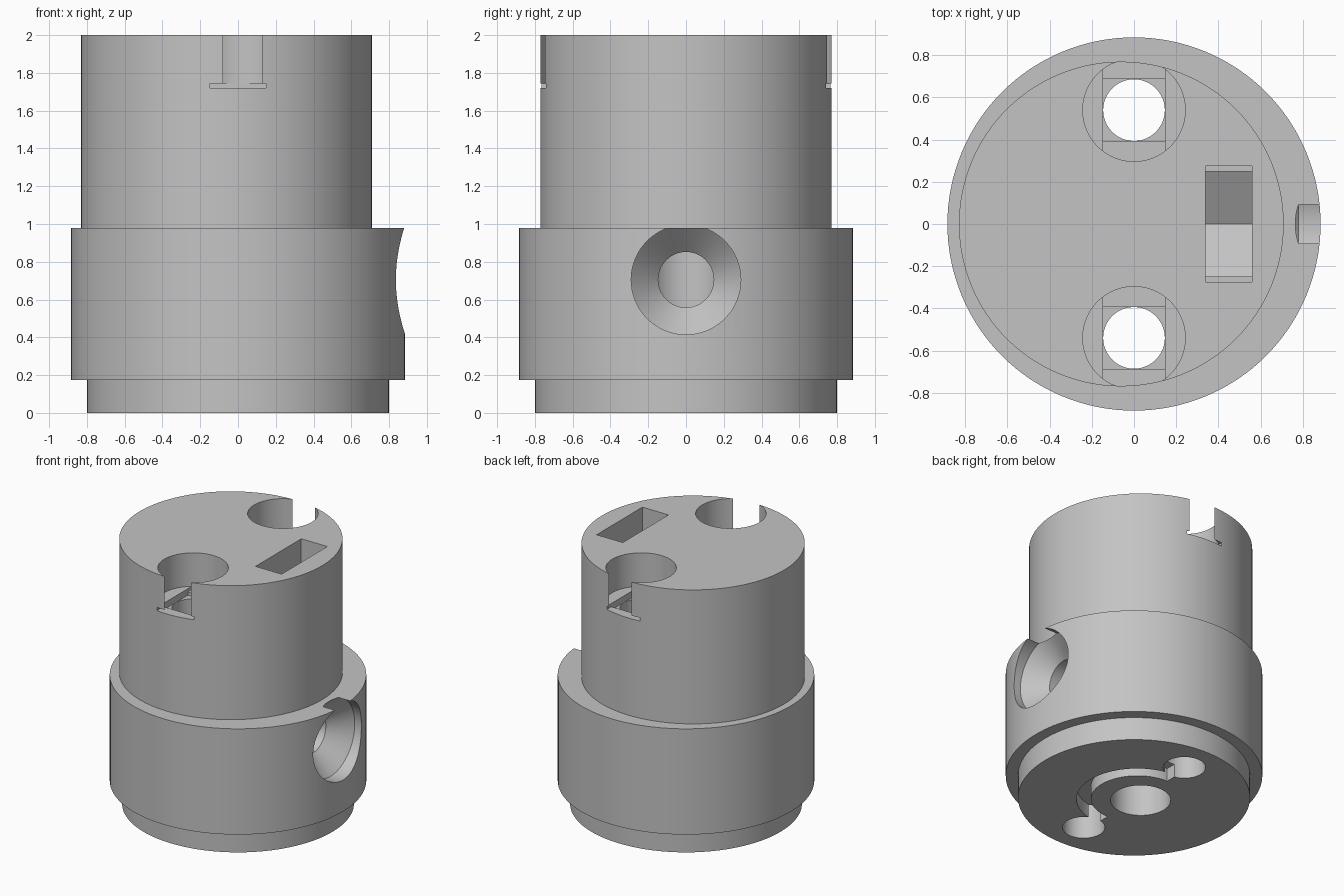
import bpy, bmesh
from math import sin, cos, tan, pi, radians
from mathutils import Matrix, Vector

if "Cube" in bpy.data.objects:
    bpy.data.objects.remove(bpy.data.objects["Cube"], do_unlink=True)

SEGMENTS = 128
ALONG_X = Matrix.Rotation(pi / 2, 4, 'Y')   # turns a z axis into an x axis

grey = bpy.data.materials.new("plain_grey")
grey.use_nodes = True
colour = (0.55, 0.55, 0.55, 1)
grey.diffuse_color = colour
grey.node_tree.nodes["Principled BSDF"].inputs["Base Color"].default_value = colour


def loft(name, rings, matrix=Matrix()):
    """Closed solid through a list of matching point rings."""
    bm = bmesh.new()
    loops = [[bm.verts.new(matrix @ Vector(p)) for p in ring] for ring in rings]
    n = len(loops[0])
    for low, high in zip(loops, loops[1:]):
        for i in range(n):
            j = (i + 1) % n
            bm.faces.new((low[i], low[j], high[j], high[i]))
    bm.faces.new(loops[0][::-1])
    bm.faces.new(loops[-1])
    bmesh.ops.recalc_face_normals(bm, faces=bm.faces)
    mesh = bpy.data.meshes.new(name)
    bm.to_mesh(mesh)
    bm.free()
    mesh.materials.append(grey)
    obj = bpy.data.objects.new(name, mesh)
    bpy.context.collection.objects.link(obj)
    return obj


def turned(name, profile, x=0, y=0, matrix=Matrix()):
    """Round solid from (height, radius) pairs."""
    angles = [2 * pi * i / SEGMENTS for i in range(SEGMENTS)]
    rings = [[(x + r * cos(a), y + r * sin(a), h) for a in angles] for h, r in profile]
    return loft(name, rings, matrix)


def prism(name, outline, low, high, matrix=Matrix()):
    return loft(name, [[(u, v, h) for u, v in outline] for h in (low, high)], matrix)


def box(name, x0, x1, y0, y1, z0, z1):
    return prism(name, [(x0, y0), (x1, y0), (x1, y1), (x0, y1)], z0, z1)


def combine(target, tool, operation):
    mod = target.modifiers.new("combine", 'BOOLEAN')
    mod.operation = operation
    mod.solver = 'EXACT'
    mod.object = tool
    bpy.ops.object.select_all(action='DESELECT')
    bpy.context.view_layer.objects.active = target
    target.select_set(True)
    bpy.ops.object.modifier_apply(modifier=mod.name)
    bpy.data.objects.remove(tool, do_unlink=True)


# Stepped body with an off-centre upper drum
AXIS_X = -0.06
body = turned("knob_body", [(0, 0.8), (0.175, 0.8), (0.175, 0.885), (0.98, 0.885)])
combine(body, turned("upper_drum", [(0.6, 0.77), (2, 0.77)], AXIS_X), 'UNION')

cutters = []

# Screw holes with counterbore and two stepped pockets below it
HOLE, BORE, HOLE_Y = 0.146, 0.243, 0.54
for y in (-HOLE_Y, HOLE_Y):
    cutters += [
        turned("counterbore", [(1.745, BORE), (2.1, BORE)], 0, y),
        box("bridge_slot", -0.147, 0.147, y - BORE, y + BORE, 1.72, 1.745),
        box("bridge_square", -0.147, 0.147, y - 0.147, y + 0.147, 1.695, 1.73),
        turned("screw_hole", [(-0.1, HOLE), (1.8, HOLE)], 0, y),
    ]

# Shaft hole from below
cutters.append(turned("shaft_hole", [(-0.1, 0.207), (1.2, 0.207)], AXIS_X))

# Shallow curved groove in the underside, joining the screw holes
arc = [radians(a) for a in range(-90, 91, 3)]
groove = [(0.42 * cos(a) - 0.03, 0.42 * sin(a)) for a in arc]
groove += [(0.32 * cos(a) - 0.03, 0.32 * sin(a)) for a in reversed(arc)]
cutters.append(prism("underside_groove", groove, -0.1, 0.1))

# Countersunk side screw hole
SIDE_Z = 0.705
cutters.append(turned("side_countersink",
                      [(AXIS_X, 0.147), (0.637, 0.147), (0.78, 0.29), (1.1, 0.29)],
                      matrix=Matrix.Translation((0, 0, SIDE_Z)) @ ALONG_X))

# Nut pocket: straight slot ending in a pointed hexagonal seat
cutters.append(box("nut_slot", 0.34, 0.56, -0.275, 0.275, SIDE_Z, 2.1))
half = 0.248
side = half * tan(radians(30))
seat = [(-half, SIDE_Z + 0.1), (-half, SIDE_Z - side), (0, SIDE_Z - 2 * side),
        (half, SIDE_Z - side), (half, SIDE_Z + 0.1)]
yz_plane = Matrix(((0, 0, 1, 0), (1, 0, 0, 0), (0, 1, 0, 0), (0, 0, 0, 1)))
cutters.append(prism("nut_seat", seat, 0.34, 0.56, yz_plane))

for cutter in cutters:
    combine(body, cutter, 'DIFFERENCE')

# Smooth walls, sharp rims
bpy.ops.object.select_all(action='DESELECT')
body.select_set(True)
bpy.context.view_layer.objects.active = body
bpy.ops.object.shade_smooth_by_angle(angle=radians(20))
